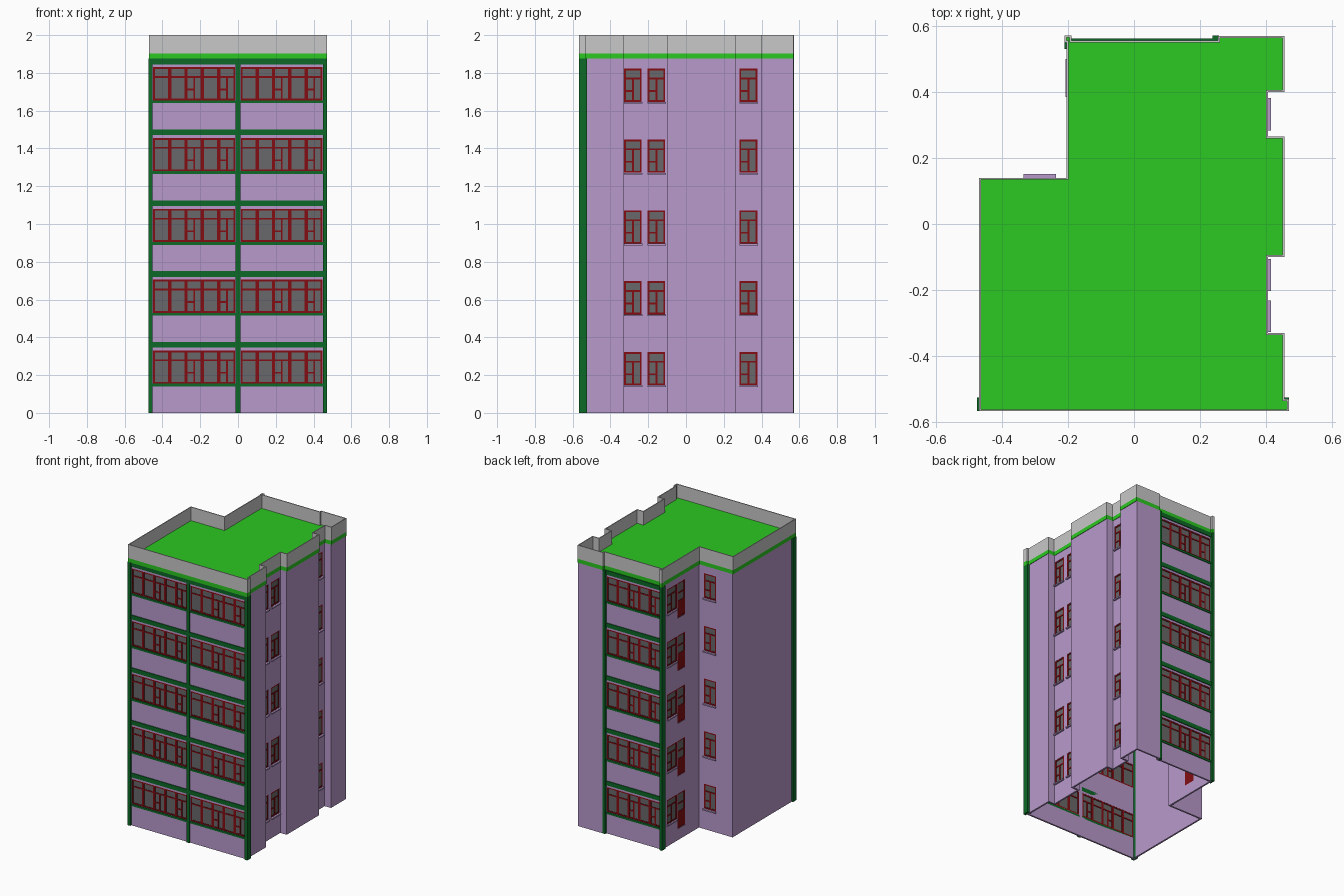
import bpy
import bmesh
from mathutils import Matrix, Vector

if "Cube" in bpy.data.objects:
    bpy.data.objects.remove(bpy.data.objects["Cube"])


def material(name, r, g, b):
    m = bpy.data.materials.new(name)
    m.use_nodes = True
    m.diffuse_color = (r, g, b, 1)
    m.node_tree.nodes["Principled BSDF"].inputs["Base Color"].default_value = (r, g, b, 1)
    return m


LILAC = material("lilac_plaster", 0.48, 0.32, 0.60)
LIME = material("lime_green", 0.025, 0.58, 0.016)
PALE = material("pale_grey", 0.58, 0.58, 0.58)
GREEN = material("dark_green", 0.004, 0.14, 0.02)
RED = material("dark_red", 0.23, 0.004, 0.006)
GLASS = material("grey_glass", 0.14, 0.14, 0.145)

FLOORS, STOREY = 5, 0.375
EAVES, ROOF, TOP = FLOORS * STOREY, 1.903, 2.0
BAR, WALL = 0.009, 0.012
WIN_LOW, WIN_HIGH = 0.155, 0.33

# Facades: axis running along the wall, wall plane, outward sign
FRONT = ("x", -0.555, -1)
BACK = ("x", 0.555, 1)
RECESS = ("y", 0.403, 1)
NOTCH_SIDE = ("y", -0.2, -1)
NOTCH_BACK = ("x", 0.14, 1)

parts = {}


def box(part, lo, hi):
    bm = parts.setdefault(part, bmesh.new())
    lo, hi = Vector(lo), Vector(hi)
    bmesh.ops.create_cube(bm, size=1, matrix=Matrix.Translation((lo + hi) / 2)
                          @ Matrix.Diagonal((*(hi - lo), 1)))


def on_wall(part, facade, u0, u1, z0, z1, d0, d1):
    """Box on a facade: u along the wall, d outward from its plane."""
    axis, plane, sign = facade
    a, b = sorted((plane + sign * d0, plane + sign * d1))
    if axis == "x":
        box(part, (u0, a, z0), (u1, b, z1))
    else:
        box(part, (a, u0, z0), (b, u1, z1))


def bar(facade, u0, u1, z0, z1):
    on_wall("window_frames", facade, u0, u1, z0, z1, -0.011, -0.002)


def bay(facade, u0, u1, z0, z1, casement):
    """One framed bay with a transom; casements add a mullion and small pane."""
    h, half = z1 - z0, BAR / 2
    for u in (u0, u1 - BAR):
        bar(facade, u, u + BAR, z0, z1)
    for z in (z0, z1 - BAR):
        bar(facade, u0, u1, z, z + BAR)
    transom = z0 + h * 0.68
    bar(facade, u0, u1, transom, transom + BAR)
    if casement:
        mid = (u0 + u1) / 2
        bar(facade, mid - half, mid + half, z0, transom)
        flip = (facade[0] == "x") == (facade[2] > 0)
        a, b = (mid, u1) if flip else (u0, mid)
        bar(facade, a, b, z0 + h * 0.3, z0 + h * 0.3 + BAR)


def opening(facade, u0, u1, z0, z1, pattern):
    """Cut the wall, glaze it and divide it into bays ('P' plain, 'C' casement)."""
    on_wall("cutter", facade, u0, u1, z0, z1, -0.03, 0.01)
    on_wall("window_glass", facade, u0, u1, z0, z1, -0.008, -0.005)
    step = (u1 - u0) / len(pattern)
    for i, kind in enumerate(pattern):
        bay(facade, u0 + i * step, u0 + (i + 1) * step, z0, z1, kind == "C")


# Storeys
for k in range(FLOORS):
    z = k * STOREY
    low, high = z + WIN_LOW, z + WIN_HIGH
    # glazed balconies with green sills and slab bands
    for facade, u0, u1, pattern in ((FRONT, -0.452, -0.012, "PPCPC"),
                                    (FRONT, 0.012, 0.45, "PPCPC"),
                                    (BACK, -0.19, 0.238, "CPCPP")):
        opening(facade, u0 + 0.003, u1 - 0.003, low, high, pattern)
        on_wall("balcony_sills", facade, u0, u1, low - 0.015, low, -0.012, 0.005)
        on_wall("slab_bands", facade, u0, u1, z + STOREY - 0.03, z + STOREY, -0.012, 0.006)
    # single windows with plaster sills
    for facade, u0, u1 in ((RECESS, -0.327, -0.235), (RECESS, -0.203, -0.11),
                           (RECESS, 0.283, 0.378), (NOTCH_BACK, -0.335, -0.24)):
        opening(facade, u0, u1, low - 0.008, high - 0.008, "C")
        on_wall("window_sills", facade, u0, u1 + 0.004, low - 0.018, low - 0.009, -0.01, 0.012)
    # window and door pair in the notch
    opening(NOTCH_SIDE, 0.385, 0.5, low, high, "C")
    on_wall("window_sills", NOTCH_SIDE, 0.385, 0.5, low - 0.01, low - 0.001, -0.01, 0.008)
    opening(NOTCH_SIDE, 0.295, 0.38, z + 0.08, high, "P")
    on_wall("door_panels", NOTCH_SIDE, 0.295, 0.38, z + 0.08, z + 0.2, -0.01, -0.003)

# Pillars
for x0, x1, y0, y1 in ((-0.475, -0.452, -0.567, -0.525), (0.45, 0.47, -0.567, -0.525),
                       (-0.012, 0.012, -0.565, -0.545), (-0.21, -0.19, 0.53, 0.57),
                       (0.238, 0.257, 0.54, 0.571)):
    box("pillars", (x0, y0, 0), (x1, y1, EAVES))


def outline(front, corner, right, recess, left, notch):
    """Counter-clockwise plan of the building."""
    pts = [(left, front)]
    pts += [(corner, front), (corner, -0.53), (right, -0.53)] if corner > right else [(right, front)]
    for a, b in ((-0.33, -0.1), (0.265, 0.4)):
        pts += [(right, a), (recess, a), (recess, b), (right, b)]
    pts += [(right, 0.57), (0.255, 0.57), (0.255, 0.555)]
    if corner > right:
        pts += [(-0.19, 0.555), (-0.19, 0.571), (-0.21, 0.571), (-0.21, 0.55), (notch, 0.55)]
    else:
        pts += [(notch, 0.555)]
    return pts + [(notch, 0.14), (left, 0.14)]


def finish(name, bm, mat):
    mesh = bpy.data.meshes.new(name)
    bm.to_mesh(mesh)
    bm.free()
    mesh.materials.append(mat)
    ob = bpy.data.objects.new(name, mesh)
    bpy.context.collection.objects.link(ob)
    return ob


def apply(ob, mod):
    bpy.context.view_layer.objects.active = ob
    bpy.ops.object.modifier_apply(modifier=mod.name)


def shell(name, pts, z0, z1, thickness, mat):
    """Thin upright wall following a plan, open above and below."""
    bm = bmesh.new()
    rows = [[bm.verts.new((x, y, z)) for x, y in pts] for z in (z0, z1)]
    for i in range(len(pts)):
        j = (i + 1) % len(pts)
        bm.faces.new((rows[0][i], rows[0][j], rows[1][j], rows[1][i]))
    ob = finish(name, bm, mat)
    mod = ob.modifiers.new("thickness", "SOLIDIFY")
    mod.thickness, mod.offset, mod.use_even_offset = thickness, -1, True
    apply(ob, mod)
    return ob


# Walls with cut openings
walls = shell("outer_walls", outline(-0.555, 0, 0.453, 0.403, -0.465, -0.2), 0, EAVES, WALL, LILAC)
cutter = finish("opening_cutter", parts.pop("cutter"), LILAC)
cutter.hide_render = True
cut = walls.modifiers.new("openings", "BOOLEAN")
cut.operation, cut.solver, cut.object = "DIFFERENCE", "EXACT", cutter
apply(walls, cut)
bpy.data.objects.remove(cutter)

# Roof slab and parapet
plan = outline(-0.567, 0.47, 0.456, 0.406, -0.47, -0.205)
bm = bmesh.new()
base = bm.faces.new([bm.verts.new((x, y, EAVES)) for x, y in plan])
top = bmesh.ops.extrude_face_region(bm, geom=[base])
bmesh.ops.translate(bm, vec=(0, 0, ROOF - EAVES),
                    verts=[v for v in top["geom"] if isinstance(v, bmesh.types.BMVert)])
bmesh.ops.recalc_face_normals(bm, faces=bm.faces)
finish("roof_slab", bm, LIME)
shell("parapet", plan, ROOF, TOP, 0.006, PALE)

# Remaining parts
colours = {"window_glass": GLASS, "window_frames": RED, "door_panels": RED,
           "window_sills": LILAC}
for name, bm in parts.items():
    finish(name, bm, colours.get(name, GREEN))
